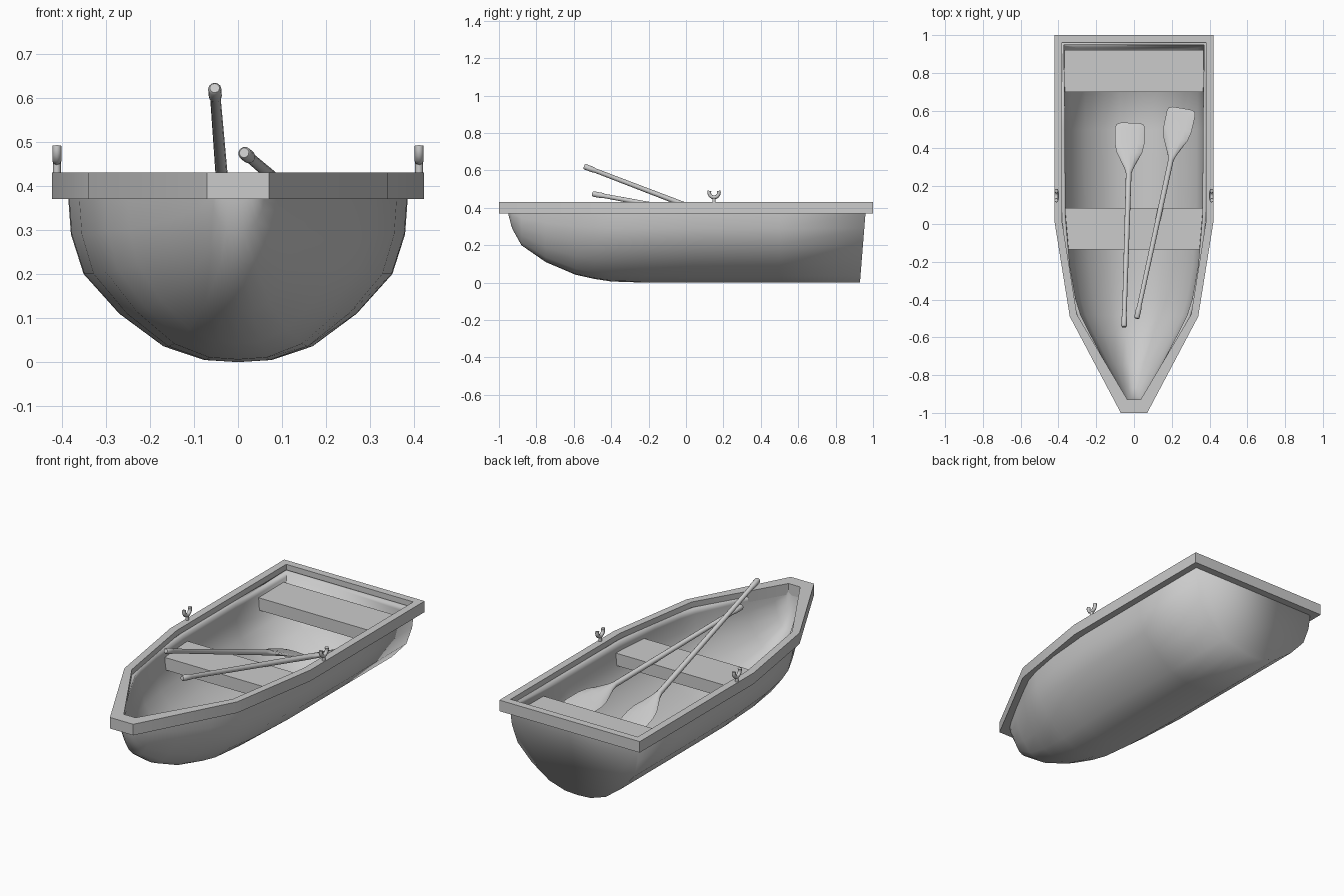
import bpy, math
from mathutils import Vector, Matrix

if "Cube" in bpy.data.objects:
    bpy.data.objects.remove(bpy.data.objects["Cube"])


def make(name, verts, faces, angle=35):
    me = bpy.data.meshes.new(name)
    me.from_pydata(verts, [], faces)
    ob = bpy.data.objects.new(name, me)
    bpy.context.collection.objects.link(ob)
    smooth(ob, angle)
    return ob


def smooth(ob, angle):
    bpy.ops.object.select_all(action='DESELECT')
    ob.select_set(True)
    bpy.context.view_layer.objects.active = ob
    bpy.ops.object.shade_smooth_by_angle(angle=math.radians(angle))


def loft(rings, closed):
    """Quads between rings of equal size, capped at both ends."""
    n = len(rings[0])
    verts = [v for r in rings for v in r]
    faces = []
    for i in range(len(rings) - 1):
        for j in range(n if closed else n - 1):
            k = (j + 1) % n
            faces.append((i*n + j, (i+1)*n + j, (i+1)*n + k, i*n + k))
    faces.append(tuple(range(n)))
    faces.append(tuple(reversed(range(len(verts) - n, len(verts)))))
    return verts, faces


# Hull: sections from stern to bow (y, half beam, keel height)
TOP = 0.40
section = [(1, 1), (1, .92), (.985, .725), (.91, .5), (.70, .275), (.44, .09), (.2, .012), (0, 0)]
section += [(-x, z) for x, z in reversed(section[:-1])]
stations = [(.93, .385, 0), (.5, .385, 0), (.05, .383, 0), (-.22, .36, 0), (-.40, .328, .006),
            (-.49, .30, .02), (-.59, .25, .042), (-.75, .165, .11), (-.88, .092, .2),
            (-.93, .06, .29), (-.95, .042, .365)]
rings = []
for i, (y, b, k) in enumerate(stations):
    ring = []
    for u, w in section:
        z = k + (TOP - k) * w
        ring.append((b * u, y + (0.08 * z if i == 0 else 0), z))
    rings.append(ring)
hull = make("hull", *loft(rings, False), angle=100)
sol = hull.modifiers.new("thickness", 'SOLIDIFY')
sol.thickness = 0.02
sol.offset = -1

# Gunwale: rectangular band following the plan outline
outer = [(.422, 1), (.422, .02), (.34, -.49), (.07, -1)]
inner = [(.382, .96), (.382, .02), (.302, -.48), (.035, -.93)]
outer += [(-x, y) for x, y in reversed(outer)]
inner += [(-x, y) for x, y in reversed(inner)]
n = len(outer)
verts = []
for (ox, oy), (ix, iy) in zip(outer, inner):
    verts += [(ox, oy, .37), (ox, oy, .43), (ix, iy, .43), (ix, iy, .37)]
faces = []
for i in range(n):
    k = (i + 1) % n
    for j in range(4):
        m = (j + 1) % 4
        faces.append((i*4 + j, k*4 + j, k*4 + m, i*4 + m)[::-1])
make("gunwale", verts, faces, 40)


# Seats: planks spanning the hull
def seat(name, y0, y1, w0, w1, z0=.285, z1=.352):
    rings = [[(w, y, z1), (w * .975, y, z0), (-w * .975, y, z0), (-w, y, z1)]
             for y, w in ((y1, w1), (y0, w0))]
    make(name, *loft(rings, True))


seat("stern_seat", .70, .92, .375, .375)
seat("middle_seat", -.135, .085, .347, .365)


# Oars: elliptical sections along the length (distance, half width, half thickness)
oar_shape = [(0, .011, .011), (.006, .015, .015), (.05, .015, .015), (.065, .012, .012),
             (.87, .015, .015), (.90, .024, .014), (.99, .068, .009), (1.04, .078, .007),
             (1.13, .079, .006), (1.148, .072, .006), (1.156, .055, .005)]


def oar(name, start, end, roll):
    start, end = Vector(start), Vector(end)
    d = (end - start).normalized()
    side = d.cross(Vector((0, 0, 1))).normalized()
    side = Matrix.Rotation(math.radians(roll), 3, d) @ side
    up = side.cross(d)
    rings = []
    for s, w, t in oar_shape:
        ring = []
        for a in range(12):
            c = math.tau * a / 12
            ring.append(start + d * s + side * w * math.cos(c) - up * t * math.sin(c))
        rings.append(ring)
    make(name, *[list(p) for p in loft(rings[::-1], True)], angle=50)


oar("oar_left", (-.053, -.545, .622), (-.02, .53, .21), 0)
oar("oar_right", (.014, -.50, .475), (.255, .615, .27), -15)


# Oarlocks: a forked U on a short stem, one each side
def tube(name, pts, r, x):
    cu = bpy.data.curves.new(name, 'CURVE')
    cu.dimensions = '3D'
    cu.bevel_depth = r
    cu.bevel_resolution = 2
    cu.use_fill_caps = True
    sp = cu.splines.new('POLY')
    sp.points.add(len(pts) - 1)
    for p, (y, z) in zip(sp.points, pts):
        p.co = (x, y, z, 1)
    ob = bpy.data.objects.new(name, cu)
    bpy.context.collection.objects.link(ob)


for side, x in (("left", -.411), ("right", .411)):
    fork = [(.15 + .026 * math.sin(a), .482 - .026 * math.cos(a))
            for a in (math.radians(-110 + 220 * i / 10) for i in range(11))]
    tube("oarlock_fork_" + side, fork, .010, x)
    tube("oarlock_stem_" + side, [(.15, .42), (.15, .456)], .009, x)
